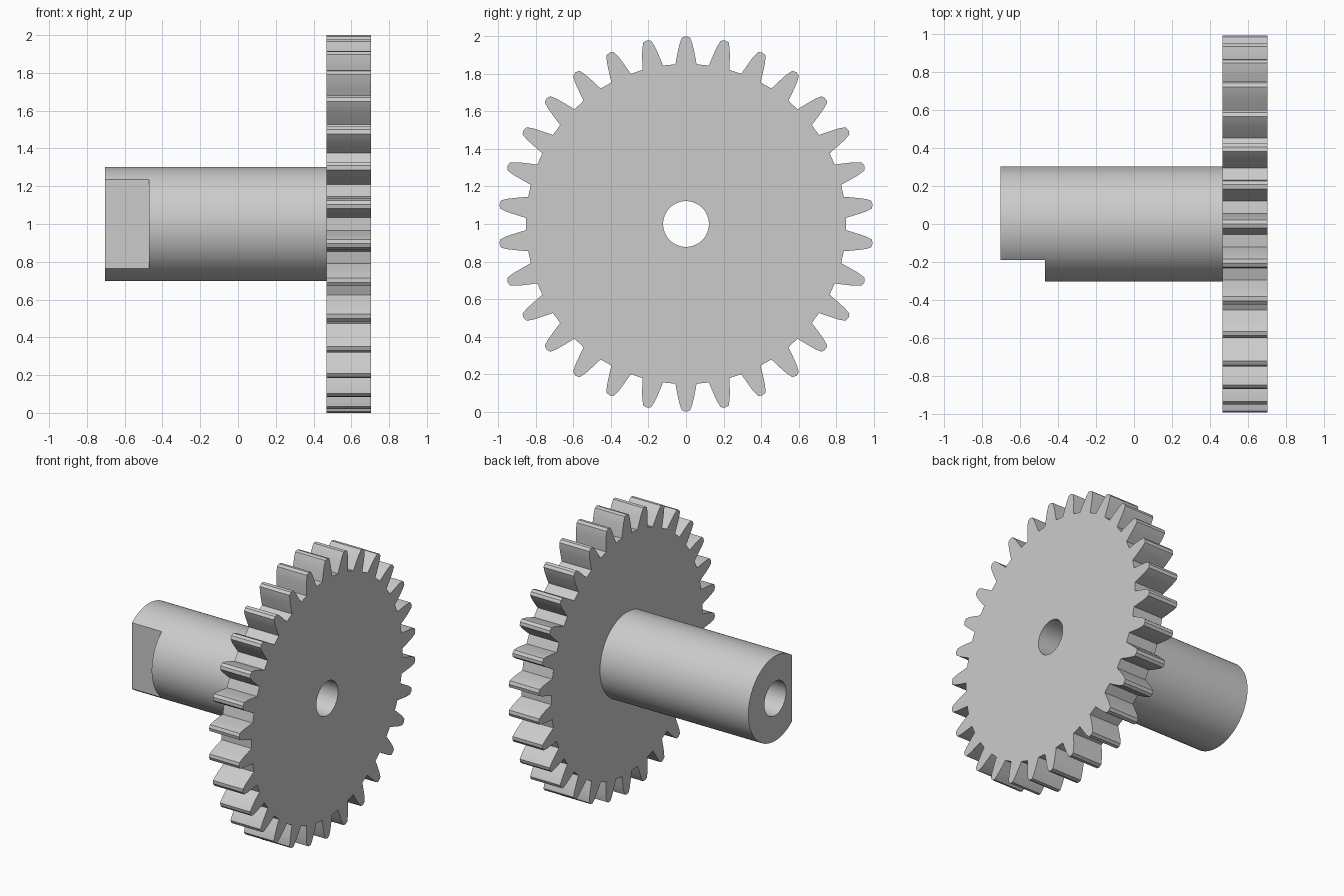
import bpy, bmesh, math
from mathutils import Matrix, Vector

cube = bpy.data.objects.get("Cube")
if cube:
    bpy.data.objects.remove(cube, do_unlink=True)

CENTRE_Z = 1.0
SHAFT_START, GEAR_BACK, GEAR_FRONT = -0.705, 0.468, 0.705
SHAFT_R, BORE_R = 0.303, 0.122
TEETH = 30

grey = bpy.data.materials.new("plain_grey")
grey.use_nodes = True
colour = (0.6, 0.6, 0.6, 1)
grey.diffuse_color = colour
grey.node_tree.nodes["Principled BSDF"].inputs["Base Color"].default_value = colour


def prism(name, outline, x0, x1):
    """Extrude a closed (y, z) outline along x, about the shaft axis."""
    bm = bmesh.new()
    face = bm.faces.new([bm.verts.new((x0, y, CENTRE_Z + z)) for y, z in outline])
    grown = bmesh.ops.extrude_face_region(bm, geom=[face], use_keep_orig=True)
    verts = [g for g in grown["geom"] if isinstance(g, bmesh.types.BMVert)]
    bmesh.ops.translate(bm, verts=verts, vec=(x1 - x0, 0, 0))
    bmesh.ops.recalc_face_normals(bm, faces=bm.faces)
    mesh = bpy.data.meshes.new(name)
    bm.to_mesh(mesh)
    bm.free()
    mesh.materials.append(grey)
    obj = bpy.data.objects.new(name, mesh)
    bpy.context.collection.objects.link(obj)
    return obj


def circle(radius, count):
    steps = [math.tau * i / count for i in range(count)]
    return [(radius * math.sin(a), radius * math.cos(a)) for a in steps]


def select_only(obj):
    bpy.ops.object.select_all(action='DESELECT')
    obj.select_set(True)
    bpy.context.view_layer.objects.active = obj


def cut(obj, cutter):
    """Subtract the cutter, then discard it."""
    cutter.hide_render = True
    mod = obj.modifiers.new("cut", 'BOOLEAN')
    mod.operation, mod.solver, mod.object = 'DIFFERENCE', 'EXACT', cutter
    select_only(obj)
    bpy.ops.object.modifier_apply(modifier=mod.name)
    bpy.data.objects.remove(cutter, do_unlink=True)


# Gear wheel: one curved tooth flank, mirrored and repeated around the axis
flank = [(0.056, 0.851), (0.052, 0.875), (0.047, 0.90), (0.041, 0.93),
         (0.034, 0.96), (0.022, 0.993)]
tooth = [(-y, z) for y, z in flank] + [(0, 1.0)] + flank[::-1]
outline = []
for i in range(TEETH):
    turn = Matrix.Rotation(-math.tau * i / TEETH, 2)
    outline += [tuple(turn @ Vector(p)) for p in tooth]
gear = prism("gear_wheel", outline, GEAR_BACK, GEAR_FRONT)

# Shaft with a flat on the front of its free end
shaft = prism("shaft", circle(SHAFT_R, 96), SHAFT_START, GEAR_BACK)
flat = [(-0.5, -0.5), (-0.19, -0.5), (-0.19, 0.5), (-0.5, 0.5)]
cut(shaft, prism("flat_cutter", flat, -0.9, -0.47))

# Bore running through both parts
for part in (gear, shaft):
    cut(part, prism("bore_cutter", circle(BORE_R, 64), -1, 1))
    select_only(part)
    bpy.ops.object.shade_smooth_by_angle(angle=math.radians(25))
